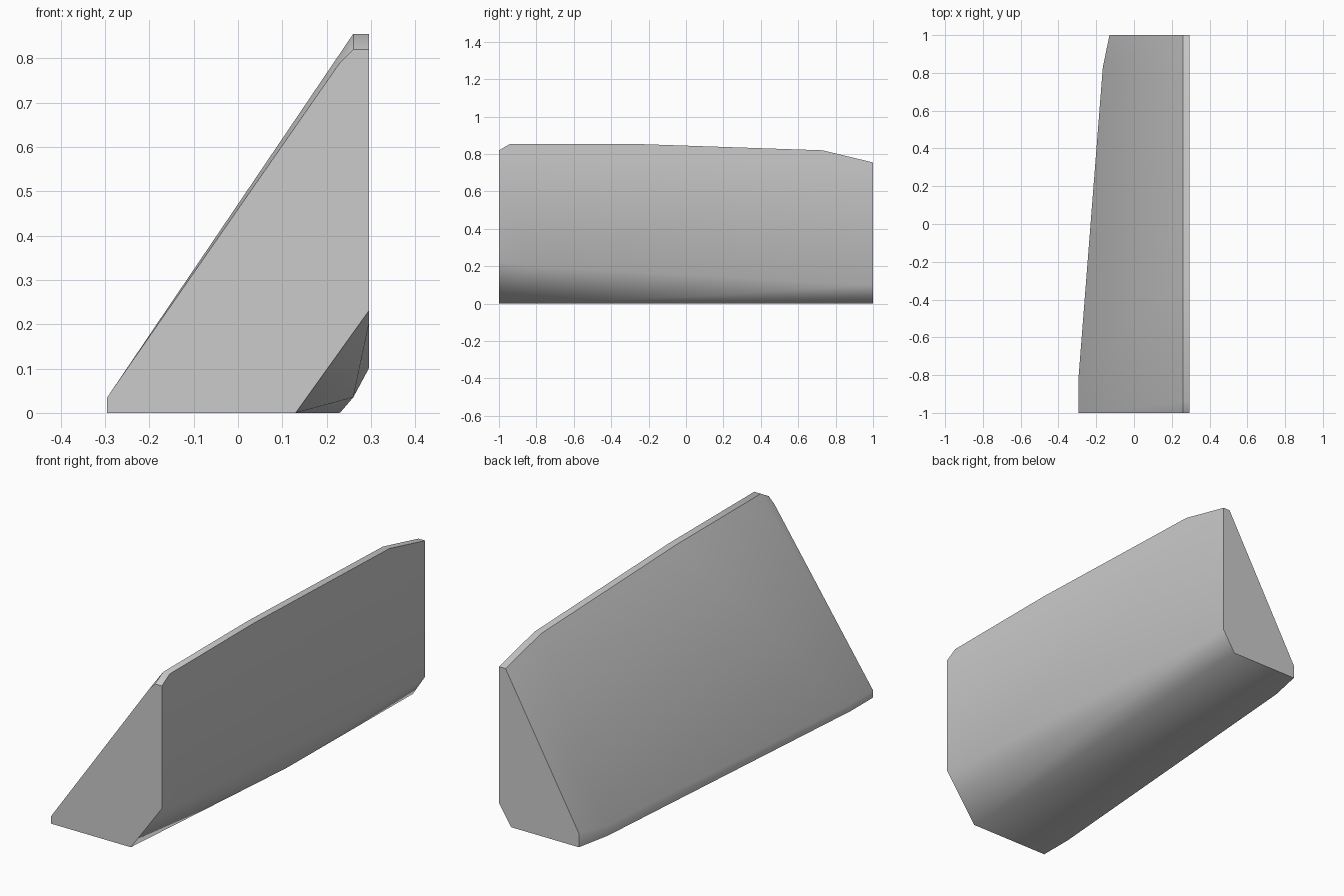
import bpy
import bmesh

cube = bpy.data.objects.get("Cube")
if cube:
    bpy.data.objects.remove(cube, do_unlink=True)

# Plain grey finish
grey = bpy.data.materials.new("plain grey")
grey.use_nodes = True
colour = (0.6, 0.6, 0.6, 1)
grey.diffuse_color = colour
grey.node_tree.nodes["Principled BSDF"].inputs["Base Color"].default_value = colour

INNER, OUTER = 0.26, 0.295
corners = []

# Narrow top ridge, as (y, z) along the length
for y, z in [(-1, 0.82), (-0.94, 0.855), (-0.3, 0.855), (0.73, 0.82), (1, 0.755)]:
    corners += [(INNER, y, z), (OUTER, y, z)]
corners.append((0.23, -1, 0.79))

# Thin toe under the slope, as (x, y, height)
for x, y, h in [(-0.295, -1, 0.035), (-0.295, -0.83, 0.035),
                (-0.165, 0.83, 0.05), (-0.13, 1, 0.067)]:
    corners += [(x, y, 0), (x, y, h)]

# Twisted bevel under the upright side
corners += [(OUTER, -1, 0.23), (OUTER, -0.84, 0.2), (OUTER, 1, 0.1),
            (0.13, -1, 0), (INNER, 0, 0.035), (0.23, 1, 0)]

# Wrap the corners in one solid wedge
bm = bmesh.new()
verts = [bm.verts.new(c) for c in corners]
bmesh.ops.convex_hull(bm, input=verts)
bmesh.ops.delete(bm, geom=[v for v in bm.verts if not v.link_faces], context='VERTS')
bmesh.ops.dissolve_limit(bm, angle_limit=0.005, verts=bm.verts, edges=bm.edges)
bmesh.ops.recalc_face_normals(bm, faces=bm.faces)
mesh = bpy.data.meshes.new("wedge_block")
bm.to_mesh(mesh)
bm.free()
mesh.materials.append(grey)

wedge = bpy.data.objects.new("wedge_block", mesh)
bpy.context.collection.objects.link(wedge)
bpy.ops.object.select_all(action='DESELECT')
wedge.select_set(True)
bpy.context.view_layer.objects.active = wedge
bpy.ops.object.shade_smooth_by_angle(angle=0.7)
